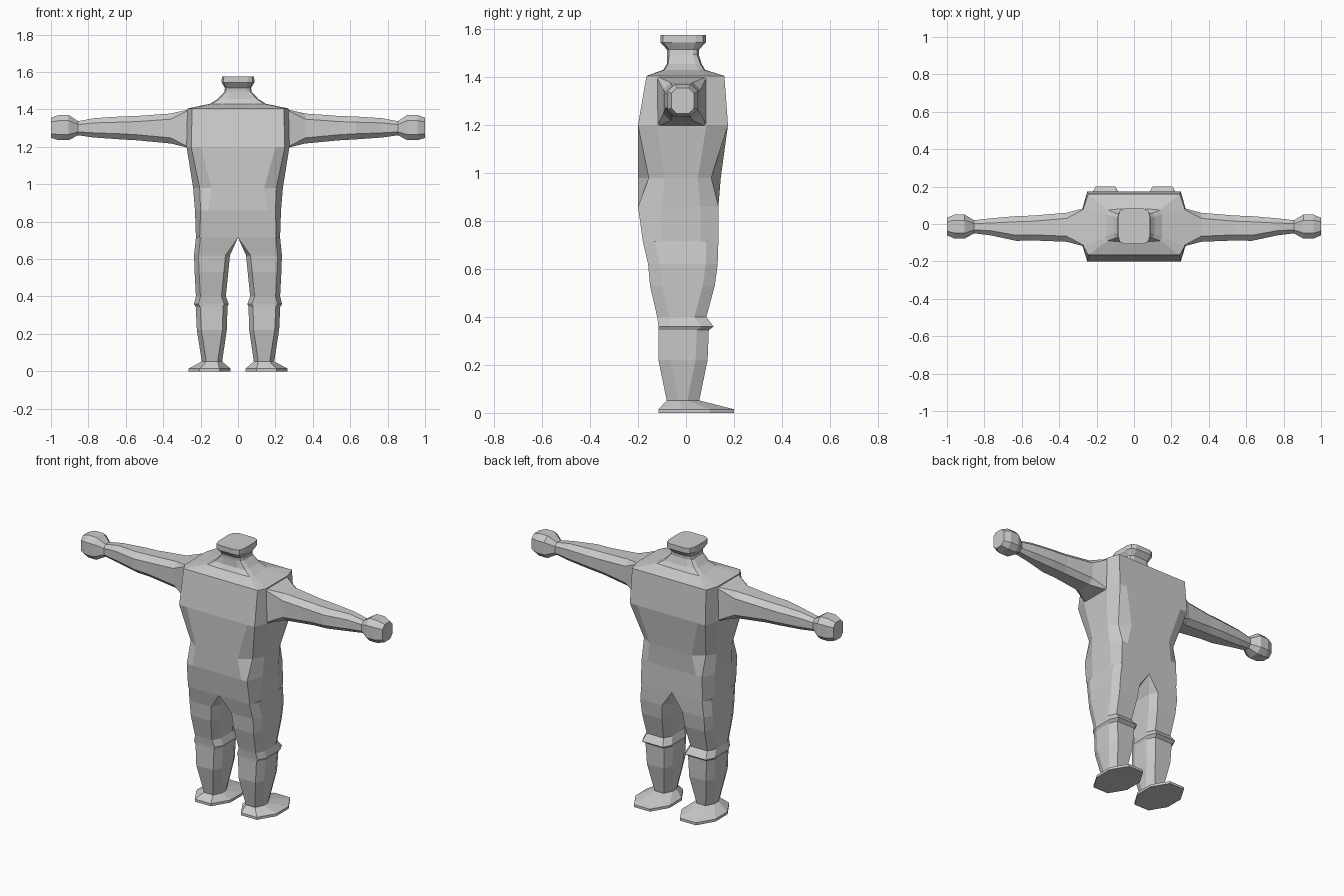
import bpy, bmesh


def loft(name, rings, mirror=False):
    """Skin a list of equally long point rings and cap both ends."""
    bm = bmesh.new()
    rows = [[bm.verts.new(p) for p in r] for r in rings]
    n = len(rows[0])
    for a, b in zip(rows, rows[1:]):
        for i in range(n):
            j = (i + 1) % n
            bm.faces.new((a[i], a[j], b[j], b[i]))
    bm.faces.new(rows[0][::-1])
    bm.faces.new(rows[-1])
    bmesh.ops.remove_doubles(bm, verts=bm.verts, dist=0.0005)
    bmesh.ops.recalc_face_normals(bm, faces=bm.faces)
    me = bpy.data.meshes.new(name)
    bm.to_mesh(me)
    bm.free()
    ob = bpy.data.objects.new(name, me)
    bpy.context.collection.objects.link(ob)
    if mirror:
        ob.modifiers.new("Mirror", 'MIRROR')
    return ob


def octagon(a0, a1, b0, b1, ca, cb, inner=1.0):
    """Box with chamfered corners; inner scales the chamfers on the a0 side."""
    ia, ib = ca * inner, cb * inner
    return [(a0 + ia, b0), (a1 - ca, b0), (a1, b0 + cb), (a1, b1 - cb),
            (a1 - ca, b1), (a0 + ia, b1), (a0, b1 - ib), (a0, b0 + ib)]


def torso_ring(z, xs, xc, xf, yf, ycf, ysf, ysb, ycb, yb):
    half = [(xf, yf), (xc, ycf), (xs, ysf), (xs, ysb), (xc, ycb), (xf, yb)]
    return [(x, y, z) for x, y in half] + [(-x, y, z) for x, y in half[::-1]]


# Torso, shoulders, neck and collar cap
loft("torso", [torso_ring(*r) for r in (
    (0.715, .225, .205, .15, -.18, -.18, -.10, .06, .135, .135),
    (0.86, .23, .20, .16, -.20, -.20, -.10, .06, .135, .135),
    (0.98, .24, .205, .14, -.20, -.155, -.09, .05, .105, .145),
    (1.20, .275, .25, .20, -.20, -.20, -.12, .085, .175, .175),
    (1.405, .27, .245, .15, -.165, -.165, -.12, .085, .16, .16),
    (1.43, .15, .14, .08, -.095, -.09, -.07, .05, .075, .08),
    (1.455, .11, .10, .05, -.08, -.075, -.05, .04, .06, .065),
    (1.495, .073, .065, .045, -.078, -.07, -.05, .03, .045, .053),
    (1.515, .07, .063, .045, -.08, -.07, -.05, .03, .045, .055),
    (1.545, .088, .077, .05, -.107, -.095, -.06, .04, .07, .083),
    (1.575, .086, .076, .05, -.107, -.095, -.06, .04, .07, .083))])

# Arms with fists: x, y range, z range, chamfer
arm = ((.265, -.12, .085, 1.195, 1.40, .004),
       (.36, -.095, .06, 1.218, 1.378, .03),
       (.54, -.088, .045, 1.235, 1.365, .03),
       (.63, -.09, .042, 1.24, 1.362, .03),
       (.77, -.06, .03, 1.25, 1.353, .025),
       (.855, -.05, .02, 1.262, 1.337, .018),
       (.905, -.078, .05, 1.236, 1.37, .03),
       (.96, -.078, .05, 1.236, 1.37, .03),
       (1.0, -.06, .033, 1.248, 1.355, .022))
loft("arm", [[(x, y, z) for y, z in octagon(y0, y1, z0, z1, c, c)]
             for x, y0, y1, z0, z1, c in arm], mirror=True)

# Legs with the knee ridge: z, x range, y range, inner chamfer factor
leg = ((.715, 0, .225, -.18, .135, 0),
       (.62, .043, .235, -.158, .132, 1),
       (.53, .052, .232, -.15, .12, 1),
       (.40, .065, .225, -.12, .085, 1),
       (.36, .05, .235, -.115, .115, 1),
       (.345, .056, .226, -.114, .095, 1),
       (.22, .06, .22, -.115, .09, 1),
       (.05, .085, .193, -.08, .055, 1))
loft("leg", [[(x, y, z) for x, y in octagon(x0, x1, y0, y1, .024, .05, k)]
             for z, x0, x1, y0, y1, k in leg], mirror=True)

# Feet: flat pointed sole rising to the ankle
foot = ((0, .04, .265, -.115, .20, .06, .10),
        (.015, .04, .265, -.115, .20, .06, .10),
        (.052, .085, .193, -.08, .055, .024, .05))
loft("foot", [[(x, y, z) for x, y in octagon(x0, x1, y0, y1, ca, cb)]
              for z, x0, x1, y0, y1, ca, cb in foot], mirror=True)
